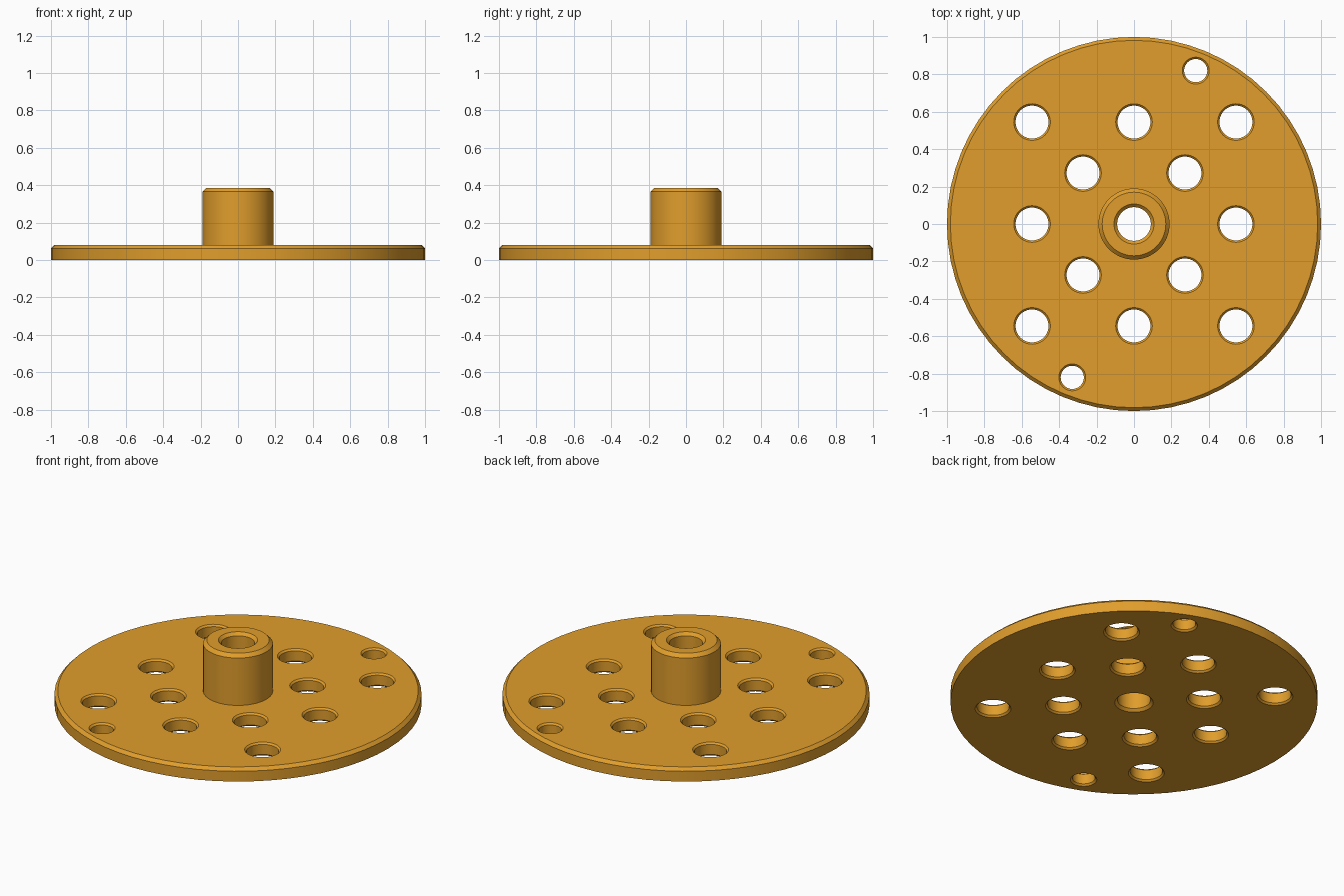
import bpy, bmesh
from math import sin, cos, pi, radians

if "Cube" in bpy.data.objects:
    bpy.data.objects.remove(bpy.data.objects["Cube"])


def revolve(bm, profile, centre=(0, 0), segments=64):
    """Closed (radius, z) profile spun round z; points at radius 0 become poles."""
    cx, cy = centre
    rings = []
    for r, z in profile:
        if r == 0:
            rings.append([bm.verts.new((cx, cy, z))] * segments)
        else:
            rings.append([bm.verts.new((cx + r * cos(2 * pi * i / segments),
                                        cy + r * sin(2 * pi * i / segments), z))
                          for i in range(segments)])
    for a, b in zip(rings, rings[1:] + rings[:1]):
        if a[0] is a[1] and b[0] is b[1]:
            continue
        for i in range(segments):
            j = (i + 1) % segments
            bm.faces.new(list(dict.fromkeys((a[i], a[j], b[j], b[i]))))


def make_object(name, bm):
    bmesh.ops.recalc_face_normals(bm, faces=bm.faces[:])
    mesh = bpy.data.meshes.new(name)
    bm.to_mesh(mesh)
    bm.free()
    ob = bpy.data.objects.new(name, mesh)
    bpy.context.collection.objects.link(ob)
    return ob


THICK, TOP = 0.08, 0.385

# Disc and hub with a chamfered centre bore
bm = bmesh.new()
revolve(bm, [(0.105, 0), (1, 0), (1, THICK - 0.018), (0.982, THICK),
             (0.19, THICK), (0.19, TOP - 0.02), (0.17, TOP),
             (0.107, TOP), (0.09, TOP - 0.017), (0.09, 0.015)])
plate = make_object("hub_plate", bm)

# Hole cutters, flared at both faces
holes = [(x, y, 0.088) for x in (-0.545, 0, 0.545) for y in (-0.545, 0, 0.545) if x or y]
holes += [(x, y, 0.088) for x in (-0.2725, 0.2725) for y in (-0.2725, 0.2725)]
holes += [(s * 0.33, s * 0.82, 0.062) for s in (-1, 1)]
bm = bmesh.new()
c, e = 0.01, 0.02
for x, y, r in holes:
    revolve(bm, [(0, -e), (r + c + e, -e), (r, c), (r, THICK - c),
                 (r + c + e, THICK + e), (0, THICK + e)], (x, y), 40)
cutter = make_object("hole_cutter", bm)
cutter.hide_render = True

# Drill the plate
bpy.context.view_layer.objects.active = plate
plate.select_set(True)
mod = plate.modifiers.new("holes", 'BOOLEAN')
mod.operation = 'DIFFERENCE'
mod.solver = 'EXACT'
mod.object = cutter
bpy.ops.object.modifier_apply(modifier=mod.name)
bpy.data.objects.remove(cutter)
bpy.ops.object.shade_smooth_by_angle(angle=radians(25))

# Orange finish
mat = bpy.data.materials.new("orange")
mat.diffuse_color = (0.75, 0.34, 0.025, 1)
mat.use_nodes = True
mat.node_tree.nodes["Principled BSDF"].inputs["Base Color"].default_value = mat.diffuse_color
plate.data.materials.clear()
plate.data.materials.append(mat)
